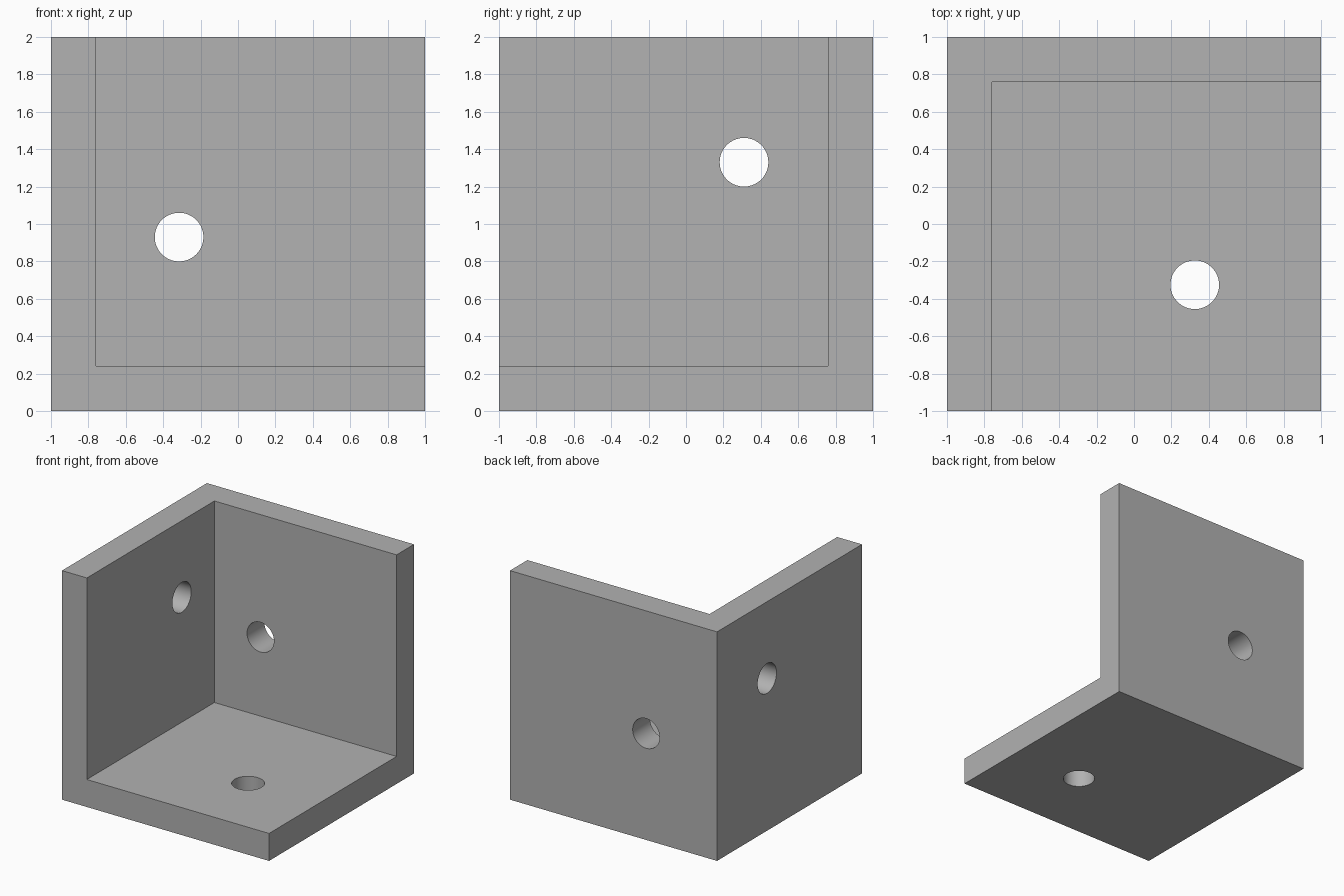
import bpy
import math

WALL = 0.24      # thickness of each plate
HOLE_R = 0.13    # bolt hole radius

if "Cube" in bpy.data.objects:
    bpy.data.objects.remove(bpy.data.objects["Cube"], do_unlink=True)

# Single plain grey
grey = bpy.data.materials.new("plain grey")
grey.use_nodes = True
colour = (0.445, 0.445, 0.445, 1)
grey.diffuse_color = colour
grey.node_tree.nodes["Principled BSDF"].inputs["Base Color"].default_value = colour


def box(name, size, centre):
    bpy.ops.mesh.primitive_cube_add(size=size, location=centre)
    ob = bpy.context.object
    ob.name = name
    ob.data.materials.append(grey)
    return ob


def drill(name, centre, rotation):
    bpy.ops.mesh.primitive_cylinder_add(vertices=64, radius=HOLE_R, depth=WALL * 2,
                                        location=centre, rotation=rotation)
    ob = bpy.context.object
    ob.name = name
    ob.data.materials.append(grey)
    return ob


# Solid block, hollowed to leave a floor, a back wall and a side wall
bracket = box("corner_bracket", 2, (0, 0, 1))
mid = WALL / 2
quarter = math.pi / 2
cutters = [
    box("hollow_cutter", 2, (WALL, -WALL, 1 + WALL)),
    drill("back_hole_cutter", (-0.315, 1 - mid, 0.93), (quarter, 0, 0)),
    drill("side_hole_cutter", (-1 + mid, 0.31, 1.33), (0, quarter, 0)),
    drill("floor_hole_cutter", (0.325, -0.325, mid), (0, 0, 0)),
]

# Cut, then discard the cutters
bpy.ops.object.select_all(action="DESELECT")
bracket.select_set(True)
bpy.context.view_layer.objects.active = bracket
for cutter in cutters:
    mod = bracket.modifiers.new(cutter.name, "BOOLEAN")
    mod.operation = "DIFFERENCE"
    mod.solver = "EXACT"
    mod.object = cutter
    bpy.ops.object.modifier_apply(modifier=mod.name)
    bpy.data.objects.remove(cutter, do_unlink=True)

# Smooth hole walls, crisp plate edges
bpy.ops.object.shade_smooth_by_angle(angle=math.radians(30))
